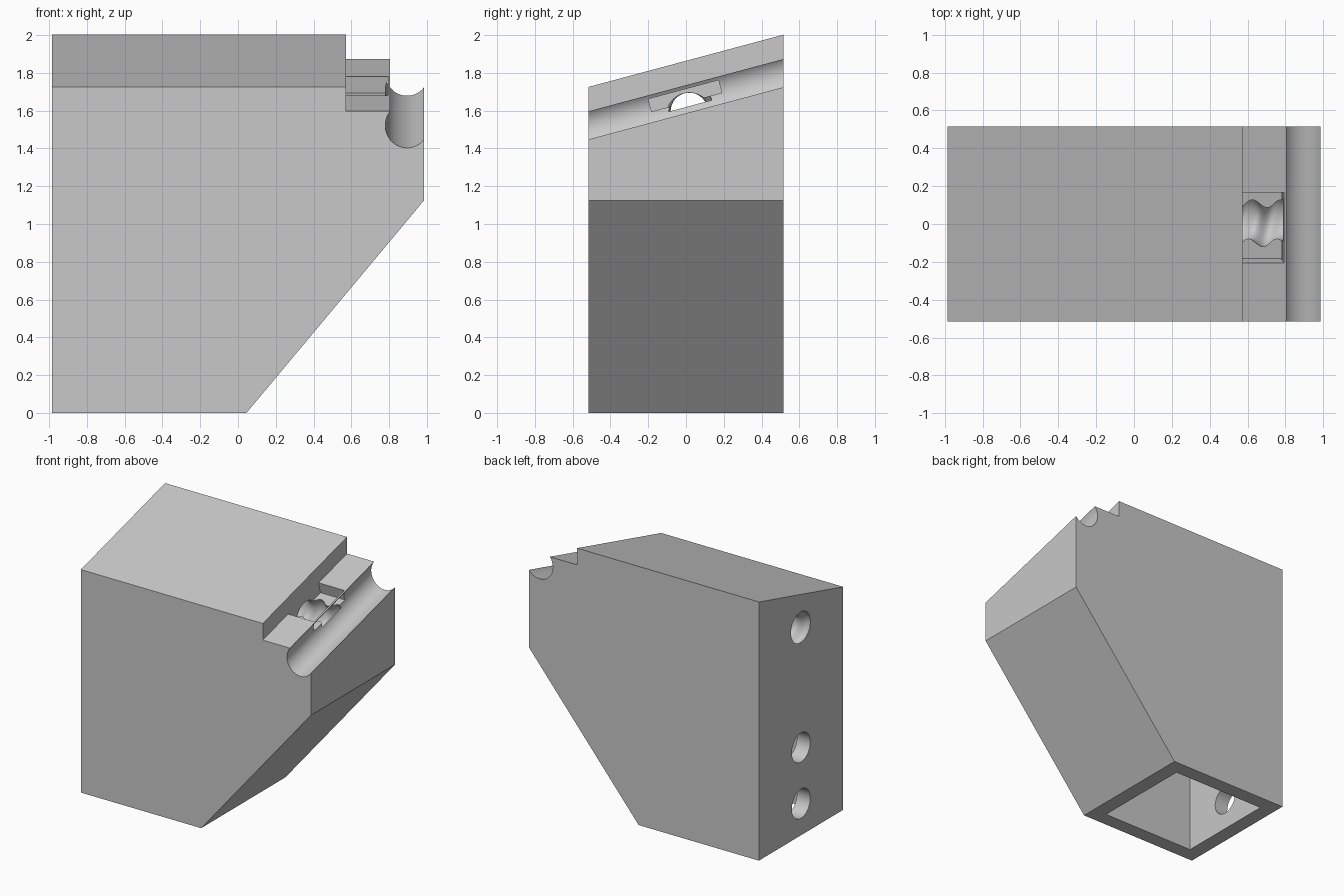
import bpy, bmesh, math
from mathutils import Matrix

cube = bpy.data.objects.get("Cube")
if cube:
    bpy.data.objects.remove(cube, do_unlink=True)

TILT = math.radians(15)
SLOPE = math.tan(TILT)

grey = bpy.data.materials.new("plain grey")
grey.use_nodes = True
grey.diffuse_color = (0.58, 0.58, 0.58, 1)
grey.node_tree.nodes["Principled BSDF"].inputs["Base Color"].default_value = grey.diffuse_color


def finish(name, bm):
    bmesh.ops.recalc_face_normals(bm, faces=bm.faces)
    mesh = bpy.data.meshes.new(name)
    bm.to_mesh(mesh)
    bm.free()
    mesh.materials.append(grey)
    obj = bpy.data.objects.new(name, mesh)
    bpy.context.collection.objects.link(obj)
    return obj


def prism(name, profile, half, shear_above=9):
    """Extrude an xz profile along y, tilting the points above a height."""
    bm = bmesh.new()
    rings = [[bm.verts.new((x, y, z + (SLOPE * y if z > shear_above else 0)))
              for x, z in profile] for y in (-half, half)]
    loft(bm, rings)
    return finish(name, bm)


def loft(bm, rings):
    n = len(rings[0])
    for a, b in zip(rings, rings[1:]):
        for i in range(n):
            j = (i + 1) % n
            bm.faces.new((a[i], a[j], b[j], b[i]))
    bm.faces.new(rings[0])
    bm.faces.new(rings[-1])


def cylinder(name, radius, length, matrix, segments=48):
    bm = bmesh.new()
    bmesh.ops.create_cone(bm, cap_ends=True, segments=segments, radius1=radius,
                          radius2=radius, depth=length, matrix=matrix)
    return finish(name, bm)


def thread(name, x0, x1, y, z, low, high, pitch, segments=36, per_turn=10):
    """Helical screw form running along x."""
    bm = bmesh.new()
    count = int((x1 - x0) / pitch * per_turn)
    mid, amp = (low + high) / 2, (high - low) / 2
    rings = []
    for k in range(count + 1):
        x = x0 + (x1 - x0) * k / count
        ring = []
        for i in range(segments):
            t = math.tau * i / segments
            r = mid + amp * math.cos(math.tau * (x - 0.61) / pitch - t)
            ring.append(bm.verts.new((x, y + r * math.cos(t), z + r * math.sin(t))))
        rings.append(ring)
    loft(bm, rings)
    return finish(name, bm)


# Block with sloping top, stepped ledge and undercut side
body = prism("block_body", [(-0.985, 0), (0.045, 0), (0.985, 1.125), (0.985, 1.66),
                            (0.88, 1.66), (0.88, 1.735), (0.573, 1.735),
                            (0.573, 1.864), (-0.985, 1.864)], 0.515, 1.4)

# Hollow open at the bottom
cutters = [prism("hollow", [(-0.87, -0.1), (-0.154, -0.1), (0.85, 1.1), (0.85, 1.25),
                            (-0.87, 1.25)], 0.4)]

# Round groove along the tilted edge
along_y = Matrix.Rotation(TILT - math.pi / 2, 4, 'X')
cutters.append(cylinder("rod_groove", 0.115, 2, Matrix.Translation((0.895, 0, 1.66)) @ along_y, 96))

# Tilted pocket in the ledge
bm = bmesh.new()
bmesh.ops.create_cube(bm, size=1, matrix=Matrix.Translation((0.683, 0.004, 1.645))
                      @ Matrix.Rotation(TILT, 4, 'X')
                      @ Matrix.Translation((0, 0, 0.15))
                      @ Matrix.Diagonal((0.22, 0.385, 0.3, 1)))
cutters.append(finish("ledge_pocket", bm))

# Two plain holes through the side wall
along_x = Matrix.Rotation(math.pi / 2, 4, 'Y')
for label, z in (("upper", 0.68), ("lower", 0.245)):
    cutters.append(cylinder(label + "_hole", 0.113, 0.3,
                            Matrix.Translation((-0.95, 0, z)) @ along_x))

# Threaded hole running from the side into the pocket
cutters.append(thread("threaded_hole", -1.1, 0.787, 0.017, 1.597, 0.098, 0.138, 0.15))

for cutter in cutters:
    cutter.hide_render = True
    mod = body.modifiers.new(cutter.name, 'BOOLEAN')
    mod.operation = 'DIFFERENCE'
    mod.solver = 'EXACT'
    mod.object = cutter

bpy.ops.object.select_all(action='DESELECT')
body.select_set(True)
bpy.context.view_layer.objects.active = body
for mod in list(body.modifiers):
    bpy.ops.object.modifier_apply(modifier=mod.name)
for cutter in cutters:
    bpy.data.objects.remove(cutter, do_unlink=True)
bpy.ops.object.shade_smooth_by_angle(angle=math.radians(30))
